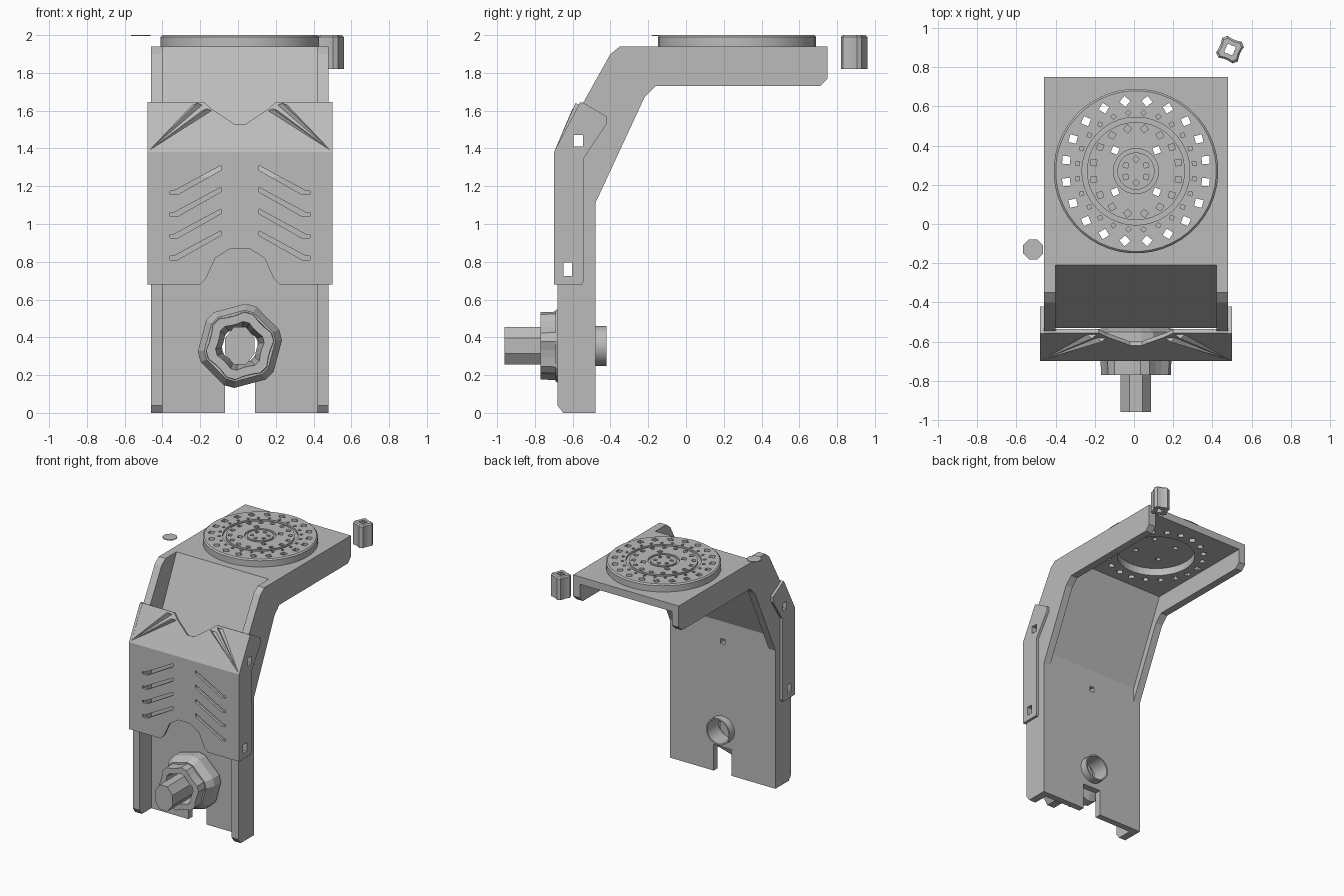
import bpy, bmesh, math
from mathutils import Vector, Matrix

cube = bpy.data.objects.get("Cube")
if cube:
    bpy.data.objects.remove(cube, do_unlink=True)

grey = bpy.data.materials.new("metal grey")
grey.use_nodes = True
grey.diffuse_color = (0.5, 0.5, 0.5, 1)
grey.node_tree.nodes["Principled BSDF"].inputs["Base Color"].default_value = (0.5, 0.5, 0.5, 1)

CX = 0.01          # centre line of the bracket
WEB_HALF = 0.41    # half width between the flanges


def finish(name, bm):
    bmesh.ops.recalc_face_normals(bm, faces=bm.faces)
    mesh = bpy.data.meshes.new(name)
    bm.to_mesh(mesh)
    bm.free()
    mesh.materials.append(grey)
    ob = bpy.data.objects.new(name, mesh)
    bpy.context.collection.objects.link(ob)
    return ob


def add_prism(bm, pts, vec):
    a = [bm.verts.new(p) for p in pts]
    b = [bm.verts.new(Vector(p) + Vector(vec)) for p in pts]
    bm.faces.new(a)
    bm.faces.new(b[::-1])
    for i in range(len(a)):
        j = (i + 1) % len(a)
        bm.faces.new((a[i], b[i], b[j], a[j]))


def prism(name, pts, vec):
    bm = bmesh.new()
    add_prism(bm, pts, vec)
    return finish(name, bm)


def lathe(name, profile, n, matrix, tooth=1.0, closed=False, squash=1.0):
    """Revolve (radius, height) points; odd steps shrink by tooth."""
    bm = bmesh.new()
    rings = []
    for r, h in profile:
        ring = []
        for i in range(n):
            a = math.tau * (i + 0.5) / n
            k = r * (tooth if (i // 2) % 2 else 1)
            ring.append(bm.verts.new(matrix @ Vector((k * squash * math.cos(a), k * math.sin(a), h))))
        rings.append(ring)
    pairs = list(zip(rings, rings[1:]))
    if closed:
        pairs.append((rings[-1], rings[0]))
    else:
        bm.faces.new(rings[0])
        bm.faces.new(rings[-1])
    for p, q in pairs:
        for i in range(n):
            j = (i + 1) % n
            bm.faces.new((p[i], p[j], q[j], q[i]))
    return finish(name, bm)


def boxes(specs):
    """One cutter made of boxes: (centre, size, turn about z)."""
    bm = bmesh.new()
    for c, s, turn in specs:
        m = Matrix.Translation(c) @ Matrix.Rotation(turn, 4, 'Z') @ Matrix.Diagonal((*s, 1))
        bmesh.ops.create_cube(bm, size=1, matrix=m)
    return finish("cutter", bm)


def cut(targets, cutter):
    cutter.hide_render = True
    for ob in targets:
        mod = ob.modifiers.new("cut", 'BOOLEAN')
        mod.operation = 'DIFFERENCE'
        mod.solver = 'EXACT'
        mod.object = cutter
        with bpy.context.temp_override(object=ob, active_object=ob, selected_objects=[ob]):
            bpy.ops.object.modifier_apply(modifier=mod.name)
    bpy.data.objects.remove(cutter, do_unlink=True)


def smooth(*obs):
    for ob in obs:
        with bpy.context.temp_override(object=ob, active_object=ob, selected_objects=[ob],
                                       selected_editable_objects=[ob]):
            bpy.ops.object.shade_smooth_by_angle(angle=math.radians(25))


# Side flanges of the folded bracket
flange_pts = [(-0.65, 0), (-0.48, 0), (-0.48, 1.11), (-0.22, 1.67), (-0.16, 1.73), (0.71, 1.73),
              (0.75, 1.77), (0.75, 1.94), (-0.35, 1.94), (-0.4, 1.9), (-0.68, 1.4), (-0.68, 0.04)]
sides = []
for label, x in (("right", -0.46), ("left", 0.42)):
    sides.append(prism(label + "_flange", [(x, y, z) for y, z in flange_pts], (0.06, 0, 0)))

# Web: back wall, sloping brace and top plate
web_pts = [(-0.53, 0), (-0.48, 0), (-0.48, 1.22), (-0.18, 1.88), (0.75, 1.88),
           (0.75, 1.94), (-0.21, 1.94), (-0.53, 1.25)]
web = prism("bracket_web", [(CX - WEB_HALF, y, z) for y, z in web_pts], (2 * WEB_HALF, 0, 0))
AXLE = Matrix.Translation((CX, 0, 0.355)) @ Matrix.Rotation(math.pi / 2, 4, 'X')
TABLE = Matrix.Translation((CX, 0.27, 0))
cut([web], boxes([((CX, -0.5, 0.06), (0.16, 0.2, 0.3), 0), ((CX, -0.5, 1.06), (0.04, 0.2, 0.04), 0)]))
cut([web], lathe("cutter", [(0.1, 0.4), (0.1, 0.6)], 24, AXLE))
cut([web], lathe("cutter", [(0.29, 1.8), (0.29, 2.0)], 40, TABLE))

# Front cover: upright sheet with a notch, sloping sheet above, side cheeks
notch = [(0.21, 0), (0.18, 0.03), (0.13, 0.14), (0.05, 0.19)]
low = [(-0.48, 0.68)] + [(CX - x, 0.68 + z) for x, z in notch]
low += [(CX + x, 0.68 + z) for x, z in notch[::-1]] + [(0.5, 0.68), (0.5, 1.38), (-0.48, 1.38)]
cover = prism("cover_front", [(x, -0.7, z) for x, z in low], (0, 0.02, 0))


def on_slope(x, z, out=0.0):
    return Vector((x, -0.7 + (z - 1.38) * 0.54 - out, z + out * 0.5))


high = [(-0.48, 1.38), (0.5, 1.38), (0.5, 1.645), (0.2, 1.645), (0.16, 1.61), (0.1, 1.57), (0.04, 1.53),
        (-0.02, 1.53), (-0.08, 1.57), (-0.14, 1.61), (-0.18, 1.645), (-0.48, 1.645)]
prism("cover_slope", [on_slope(x, z) for x, z in high], (0, 0.02, -0.01))
cheek = [(-0.7, 0.68), (-0.55, 0.68), (-0.54, 0.7), (-0.54, 1.35), (-0.42, 1.53), (-0.42, 1.57),
         (-0.54, 1.64), (-0.56, 1.645), (-0.7, 1.38)]
for label, x in (("right", -0.48), ("left", 0.48)):
    sides.append(prism(label + "_cover_cheek", [(x, y, z) for y, z in cheek], (0.02, 0, 0)))

# Pointed creases pressed into the slope
for label, s in (("right", -1), ("left", 1)):
    for k, (wide, z) in enumerate(((0.2, 1.63), (0.15, 1.6))):
        bm = bmesh.new()
        v = [bm.verts.new(p) for p in (on_slope(CX + s * 0.48, 1.39), on_slope(CX + s * wide, z),
                                       on_slope(CX + s * (wide + 0.05), z),
                                       on_slope(CX + s * (wide + 0.025), z, 0.02))]
        for f in ((0, 1, 2), (0, 1, 3), (0, 2, 3), (1, 2, 3)):
            bm.faces.new([v[i] for i in f])
        finish(f"{label}_crease_{k + 1}", bm)

# Slanted vents through the cover
bm = bmesh.new()
for s in (-1, 1):
    for i in range(4):
        z = 1.31 - 0.115 * i
        pts = [(0.1, z), (0.1, z - 0.025), (0.33, z - 0.155), (0.37, z - 0.155), (0.37, z - 0.135), (0.35, z - 0.135)]
        add_prism(bm, [(CX + s * x, -0.75, h) for x, h in pts], (0, 0.1, 0))
cut([cover], finish("cutter", bm))

# Fixing windows through the cheeks and flanges
cut(sides, boxes([((0, -0.625, 0.76), (2, 0.045, 0.07), 0), ((0, -0.57, 1.44), (2, 0.05, 0.06), 0)]))

# Axle mount: base collar, toothed collar, flat-sided shaft, rear bush
lathe("mount_base", [(0.17, 0.53), (0.225, 0.55), (0.225, 0.63), (0.19, 0.69), (0.12, 0.69), (0.12, 0.53)],
      24, AXLE, tooth=0.93, closed=True)
lathe("mount_collar", [(0.185, 0.6), (0.18, 0.77), (0.13, 0.77), (0.12, 0.72), (0.1, 0.6)],
      24, AXLE, tooth=0.9, closed=True)
shaft = lathe("mount_shaft", [(0.108, 0.56), (0.108, 0.96)], 8, AXLE, squash=0.78)
bush = lathe("rear_bush", [(0.106, 0.42), (0.106, 0.56), (0.095, 0.56), (0.095, 0.42)], 32, AXLE, closed=True)

# Turntable with ring grooves and bolt holes
disc = lathe("turntable", [(0.42, 1.94), (0.42, 1.99), (0.41, 2), (0.275, 2), (0.275, 1.985), (0.25, 1.985),
                           (0.25, 2), (0.115, 2), (0.115, 1.985), (0.095, 1.985), (0.095, 2)], 48, TABLE)


def ring_of_holes(count, r, size, z, depth):
    out = []
    for i in range(count):
        a = math.tau * (i + 0.5) / count
        c = (CX + r * math.cos(a), 0.27 + r * math.sin(a), z)
        out.append((c, (size, size, depth), a * 0.5))
    return out


cut([disc, web], boxes(ring_of_holes(20, 0.36, 0.04, 1.94, 0.3) + ring_of_holes(4, 0.15, 0.035, 1.94, 0.3)))
cut([disc], boxes(ring_of_holes(16, 0.22, 0.03, 2.0, 0.03) + ring_of_holes(6, 0.06, 0.025, 2.0, 0.03)))
cut([disc], boxes(ring_of_holes(24, 0.3, 0.02, 2.0, 0.03)))
smooth(bush, disc)

# Loose fluted pin and loose thin tab
lathe("loose_pin", [(0.072, 1.82), (0.072, 1.99), (0.06, 2), (0.03, 2), (0.03, 1.82)], 16,
      Matrix.Translation((0.49, 0.89, 0)), tooth=0.78, closed=True)
lathe("loose_tab", [(0.055, 1.994), (0.055, 2)], 8, Matrix.Translation((-0.515, -0.13, 0)))
